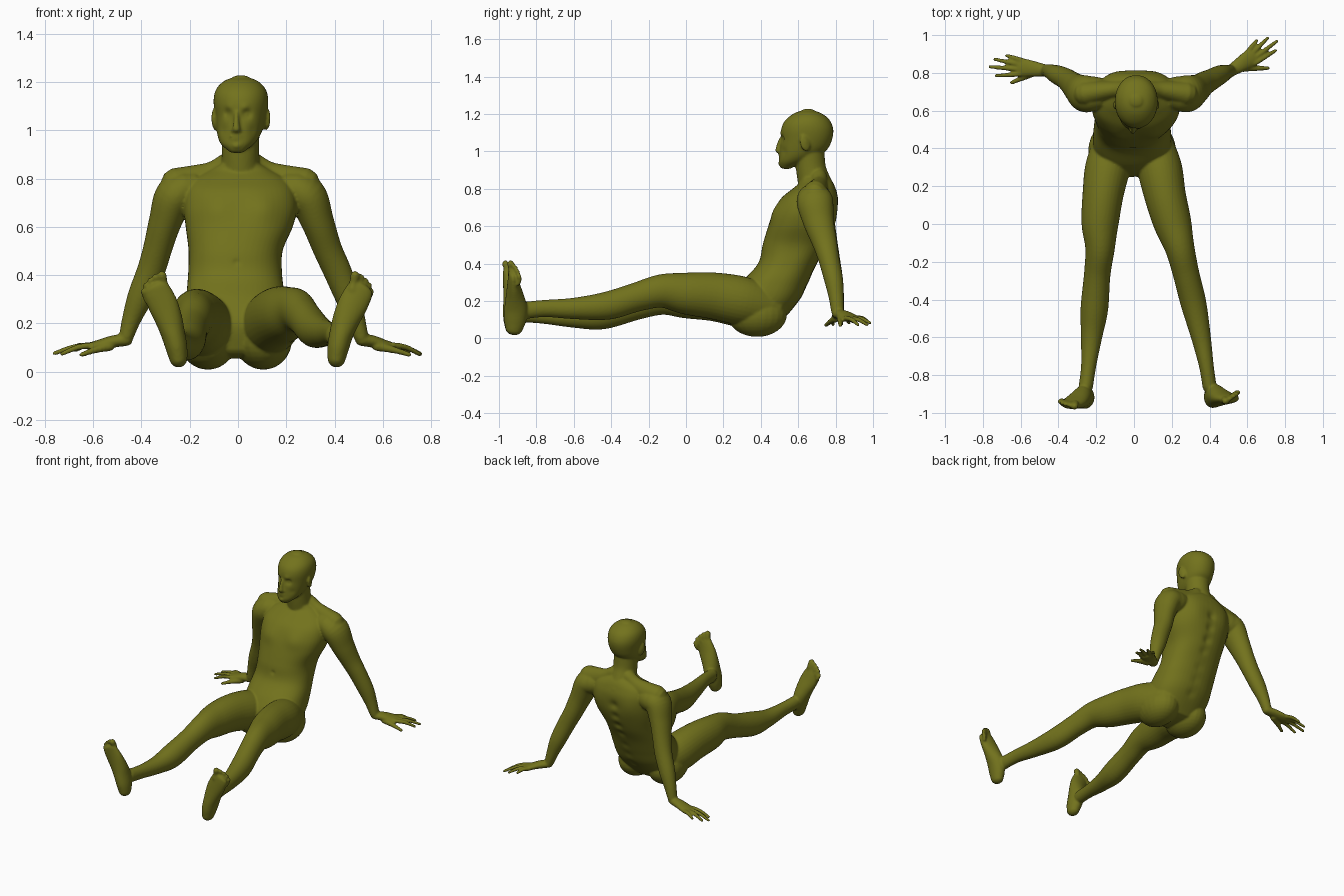
import bpy, bmesh, math
from mathutils import Vector, Matrix

bm = bmesh.new()
X, Y, Z = Vector((1, 0, 0)), Vector((0, 1, 0)), Vector((0, 0, 1))


def spline(p, steps):
    """Catmull-Rom through tuples (x, y, z, half width, half depth)."""
    out = []
    for i in range(len(p) - 1):
        a, b, c, d = p[max(i - 1, 0)], p[i], p[i + 1], p[min(i + 2, len(p) - 1)]
        for k in range(steps):
            t = k / steps
            out.append([0.5 * (2 * q + (r - o) * t + (2 * o - 5 * q + 4 * r - s) * t * t
                               + (3 * q - o - 3 * r + s) * t ** 3) for o, q, r, s in zip(a, b, c, d)])
    return out + [list(p[-1])]


def loft(pts, side=X, flat=False, power=2.0, segs=32, steps=6):
    """Closed tube with elliptical rings and domed ends."""
    s = spline(pts, steps)
    rings = []
    for i, r in enumerate(s):
        t = Z if flat else (Vector(s[min(i + 1, len(s) - 1)][:3]) - Vector(s[max(i - 1, 0)][:3])).normalized()
        rings.append((Vector(r[:3]), t, max(r[3], .002), max(r[4], .002)))

    def dome(ring, sign):
        c, t, a, b = ring
        h = min(a, b) * (0.3 if flat else 1)
        return [(c + t * sign * h * math.sin(q), t, a * math.cos(q), b * math.cos(q)) for q in (.5, .95, 1.3, 1.5)]
    rings = dome(rings[0], -1)[::-1] + rings + dome(rings[-1], 1)
    loops = []
    for c, t, a, b in rings:
        v = t.cross(side).normalized()
        u = v.cross(t)
        loop = []
        for k in range(segs):
            q = 2 * math.pi * k / segs
            co, si = math.cos(q), math.sin(q)
            e = 2 / power
            loop.append(bm.verts.new(c + u * a * math.copysign(abs(co) ** e, co)
                                     + v * b * math.copysign(abs(si) ** e, si)))
        loops.append(loop)
    faces = [bm.faces.new(loops[0]), bm.faces.new(loops[-1])]
    for l0, l1 in zip(loops, loops[1:]):
        for k in range(segs):
            j = (k + 1) % segs
            faces.append(bm.faces.new((l0[k], l0[j], l1[j], l1[k])))
    bmesh.ops.recalc_face_normals(bm, faces=faces)


def blob(c, r, rot=Matrix()):
    m = Matrix.Translation(c) @ rot @ Matrix.Diagonal((*r, 1))
    bmesh.ops.create_uvsphere(bm, u_segments=24, v_segments=16, radius=1, matrix=m)


# Torso: z, front y, back y, centre x, half width
torso = [(.09, .27, .51, -.01, .17), (.2, .25, .605, -.01, .205), (.3, .30, .655, -.01, .205),
         (.4, .385, .70, -.012, .195), (.5, .41, .755, -.01, .195), (.6, .44, .795, .005, .222),
         (.68, .47, .808, .01, .235), (.75, .51, .812, .01, .225), (.80, .57, .80, .01, .19),
         (.835, .61, .785, .01, .13), (.86, .61, .765, .01, .085)]
loft([(x, (f + b) / 2, z, w, (b - f) / 2) for z, f, b, x, w in torso], flat=True, power=2.35, segs=48)

# Neck and sloping shoulder muscles
loft([(.01, .71, .76, .10, .10), (.01, .685, .84, .082, .088), (.01, .668, .91, .077, .08),
      (.01, .66, 1.0, .08, .08)])
for s, x in ((-1, -.25), (1, .27)):
    loft([(.01 + s * .05, .71, .86, .045, .05), (.01 + s * .12, .71, .80, .05, .07), (x, .69, .755, .07, .09)], side=Y)

# Head: z, front y, back y, centre x, half width
head = [(.915, .505, .57, -.005, .035), (.94, .497, .64, -.003, .066), (.97, .50, .70, .002, .085),
        (1.01, .503, .755, .008, .097), (1.06, .508, .78, .012, .106), (1.11, .508, .788, .012, .113),
        (1.15, .52, .778, .012, .110), (1.18, .545, .757, .012, .096), (1.205, .582, .72, .012, .068),
        (1.218, .62, .685, .012, .035)]
loft([(x, (f + b) / 2, z, w, (b - f) / 2) for z, f, b, x, w in head], flat=True, power=2.1, segs=48)

# Nose, lips, ears
FX = -.007
loft([(FX, .51, 1.07, .009, .01), (FX, .50, 1.04, .011, .014), (FX, .491, 1.005, .016, .014)])
blob((FX, .503, .999), (.023, .018, .011))
blob((FX, .504, .975), (.028, .010, .007))
blob((FX, .505, .962), (.025, .010, .007))
for s in (-1, 1):
    blob((.012 + s * .108, .637, 1.045), (.012, .028, .046),
         Matrix.Rotation(s * .3, 4, 'Z') @ Matrix.Rotation(.2, 4, 'X'))

# Buttocks
for x in (-.125, .105):
    blob((x, .38, .128), (.118, .16, .12))

# Legs
loft([(-.11, .44, .16, .10, .11), (-.14, .3, .19, .118, .13), (-.165, .15, .217, .108, .125),
      (-.18, 0, .222, .098, .115), (-.18, -.13, .22, .078, .095), (-.195, -.27, .178, .07, .08),
      (-.21, -.45, .128, .073, .08), (-.225, -.6, .115, .056, .058), (-.24, -.75, .123, .04, .046),
      (-.255, -.86, .132, .038, .046)])
loft([(.10, .44, .165, .10, .11), (.135, .3, .2, .118, .13), (.165, .15, .227, .11, .125),
      (.205, 0, .24, .1, .112), (.243, -.13, .253, .078, .09), (.275, -.26, .222, .07, .078),
      (.315, -.42, .175, .068, .075), (.355, -.6, .16, .052, .057), (.383, -.75, .16, .039, .046),
      (.40, -.86, .15, .037, .046)])


# Feet: described for the -x side, mirrored and turned outwards for the other
def foot(place, toes_y):
    sole = [(-.247, -.92, .055, .038, .048), (-.255, -.917, .10, .045, .06), (-.27, -.917, .16, .05, .062),
            (-.288, -.928, .22, .057, .05), (-.312, -.942, .28, .062, .036), (-.335, -.953, .33, .058, .026),
            (-.343, -.957, .345, .054, .022)]
    loft([(*place(Vector(p[:3])), p[3], p[4]) for p in sole])
    tips = [(-.315, .398, .019), (-.342, .392, .013), (-.364, .378, .012), (-.381, .358, .012), (-.392, .332, .012)]
    for i, (x, z, r) in enumerate(tips):
        a = place(Vector((-.305 - i * .018, -.955 + i * .004, .34 - i * .012)))
        b = place(Vector((x, toes_y + i * .006, z)))
        m = (a + b) / 2 - Y * -.006
        loft([(*a, r, r), (*m, r * .95, r), (*b, r * 1.05, r)], segs=16)


def turn_out(v):
    pivot = Vector((.405, -.915, 0))
    return pivot + Matrix.Rotation(math.radians(17), 3, 'Z') @ (Vector((-v.x + .16, v.y, v.z)) - pivot)


foot(lambda v: v, -.965)
foot(turn_out, -.96)

# Arms
loft([(-.20, .69, .75, .08, .09), (-.262, .69, .725, .083, .098), (-.302, .715, .62, .068, .082),
      (-.333, .745, .51, .06, .066), (-.36, .768, .42, .058, .056), (-.405, .79, .31, .053, .05),
      (-.44, .805, .22, .04, .04), (-.463, .812, .145, .03, .034)])
loft([(.22, .69, .75, .08, .09), (.285, .69, .725, .083, .098), (.33, .71, .62, .068, .082),
      (.37, .742, .51, .06, .066), (.41, .765, .42, .058, .056), (.455, .79, .31, .053, .05),
      (.487, .803, .22, .04, .04), (.51, .81, .145, .03, .034)])


# Hands: palm, then four fingers and a thumb to given tips
def hand(wrist, knuckle, tips, thumb_base, thumb_tip):
    w, k = Vector(wrist), Vector(knuckle)
    d = k - w
    across = Vector((-d.y, d.x, 0)).normalized()
    if across.y < 0:
        across = -across
    loft([(*w, .031, .026), (*(w + d * .4 + Z * .003), .04, .025), (*(w + d * .75), .047, .021),
          (*k, .045, .017)], side=Y)
    for i, tip in enumerate(tips):
        a, b = k + across * (i - 1.5) * .024 - d * .12, Vector(tip)
        loft([(*a, .013, .014), (*(a.lerp(b, .5) + Z * .010), .0125, .0125), (*b, .0095, .009)], side=Y, segs=16)
    a, b = Vector(thumb_base), Vector(thumb_tip)
    loft([(*a, .02, .02), (*(a.lerp(b, .55) + Z * .003), .015, .014), (*b, .011, .01)], side=Y, segs=16)


hand((-.462, .812, .132), (-.61, .832, .105),
     [(-.73, .785, .073), (-.762, .832, .075), (-.738, .872, .082), (-.675, .892, .088)],
     (-.53, .80, .105), (-.648, .748, .07))
hand((.512, .81, .132), (.635, .89, .105),
     [(.752, .92, .072), (.757, .968, .073), (.708, .985, .082), (.65, .972, .09)],
     (.575, .825, .105), (.71, .825, .07))

# Fuse every part into one smooth skin
mesh = bpy.data.meshes.new("body")
bm.to_mesh(mesh)
bm.free()
body = bpy.data.objects.new("body", mesh)
bpy.context.collection.objects.link(body)
rm = body.modifiers.new("fuse", 'REMESH')
rm.mode, rm.voxel_size = 'VOXEL', .0065
sm = body.modifiers.new("soften", 'SMOOTH')
sm.factor, sm.iterations = .5, 5
skin = bpy.data.meshes.new_from_object(body.evaluated_get(bpy.context.evaluated_depsgraph_get()))
body.modifiers.clear()
body.data = skin

# Sculpted detail: centre, radius, push along y
dabs = [((FX, .41, .45), .014, .008), ((FX, .5, .935), .014, -.006), ((FX, .5, .948), .009, .004)]
for s in (-1, 1):
    dabs += [((FX + s * .042, .52, 1.068), .019, .016), ((FX + s * .042, .53, 1.066), .010, -.007),
             ((FX + s * .036, .51, 1.093), .016, -.005), ((FX + s * .06, .53, 1.0), .022, .006),
             ((.01 + s * .10, .48, .68), .06, -.012), ((.01 + s * .12, .80, .68), .07, .008),
             ((.012 + s * .118, .632, 1.05), .012, .004)]
dabs += [((.005, .62 + (z - .3) * .45, z), .03, -.013) for z in (.2, .28, .36)]
dabs += [((.005, .76 + (z - .5) * .25, z), .03, -.012) for z in (.44, .52, .60, .68)]
for c, r, push in dabs:
    c = Vector(c)
    for v in skin.vertices:
        q = (v.co - c).length_squared / (r * r)
        if q < 6:
            v.co.y += push * math.exp(-q)

for p in skin.polygons:
    p.use_smooth = True
olive = bpy.data.materials.new("olive")
olive.diffuse_color = (.17, .17, .012, 1)
skin.materials.clear()
skin.materials.append(olive)
